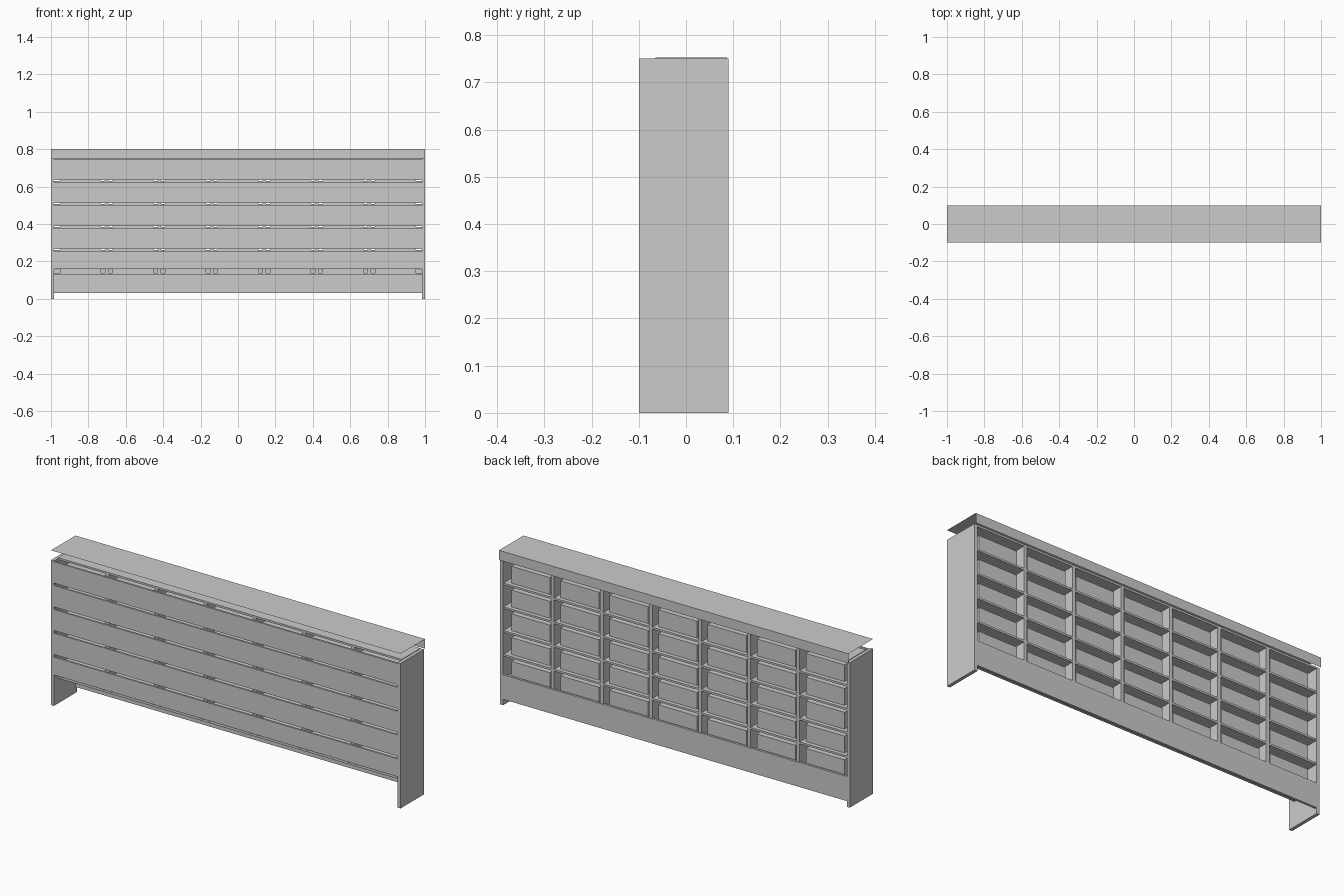
import bpy, bmesh

if "Cube" in bpy.data.objects:
    bpy.data.objects.remove(bpy.data.objects["Cube"])


def make(name, bm):
    me = bpy.data.meshes.new(name)
    bm.to_mesh(me)
    bm.free()
    ob = bpy.data.objects.new(name, me)
    bpy.context.collection.objects.link(ob)
    return ob


def box(name, x, y, z):
    """Box from (min, max) ranges."""
    bm = bmesh.new()
    bmesh.ops.create_cube(bm, size=1)
    for v in bm.verts:
        for i, r in enumerate((x, y, z)):
            v.co[i] = r[0] if v.co[i] < 0 else r[1]
    return make(name, bm)


# Folded sheet roof with a lip hanging down at the back
bm = bmesh.new()
rows = [[bm.verts.new((x, y, z)) for x in (-1, 1)]
        for y, z in ((-0.1, 0.8), (0.1, 0.8), (0.1, 0.75))]
for a, b in zip(rows, rows[1:]):
    bm.faces.new((a[0], a[1], b[1], b[0]))
make("roof_sheet", bm)

# Side panels
IN = 0.983
for s, n in ((-1, "left"), (1, "right")):
    box(n + "_side_panel", sorted((s * IN, s)), (-0.1, 0.09), (0, 0.75))

# Front slats
for i, (z0, z1) in enumerate([(0.16, 0.252), (0.266, 0.376), (0.39, 0.498),
                              (0.512, 0.622), (0.635, 0.745)]):
    box(f"front_slat_{i}", (-IN, IN), (-0.1, -0.09), (z0, z1))

# Low panel at the back
box("back_panel", (-IN, IN), (0.078, 0.09), (0.03, 0.157))

# Shelves
levels = [0.136 + 0.1228 * i for i in range(6)]
for i, z in enumerate(levels):
    box(f"shelf_{i}", (-IN, IN), (-0.065, 0.078 if i == 0 else 0.087), (z - 0.007, z + 0.003))

# Dividers and storage bins
pitch = 2 * IN / 7
for c in range(7):
    x0 = -IN + c * pitch
    if c:
        box(f"divider_{c}", (x0 - 0.009, x0 + 0.009), (-0.065, 0.078), (0.136, 0.746))
        box(f"divider_edge_{c}", (x0 - 0.009, x0 + 0.009), (0.078, 0.087), (0.157, 0.746))
    for r, z in enumerate(levels[:-1]):
        box(f"bin_{r}_{c}", (x0 + 0.03, x0 + pitch - 0.03), (-0.065, 0.066),
            (z + 0.003, z + 0.09))
